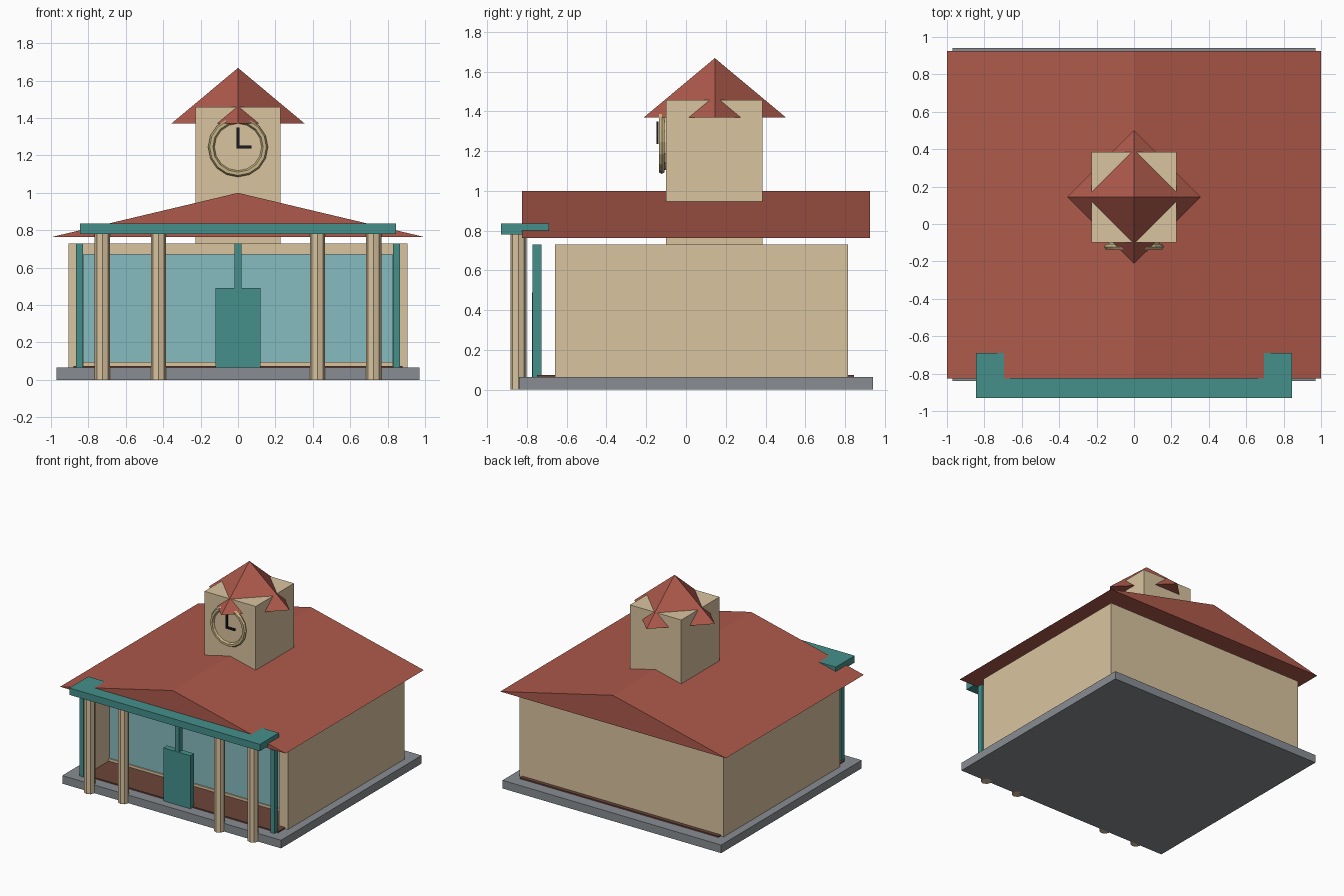
import bpy, bmesh, math

if "Cube" in bpy.data.objects:
    bpy.data.objects.remove(bpy.data.objects["Cube"])


def material(name, rgb, alpha=1.0):
    m = bpy.data.materials.new(name)
    m.diffuse_color = (*rgb, alpha)
    m.use_nodes = True
    m.node_tree.nodes["Principled BSDF"].inputs["Base Color"].default_value = m.diffuse_color
    return m


RED = material("roof_red", (0.42, 0.10, 0.07))
TAN = material("wall_tan", (0.70, 0.55, 0.35))
TEAL = material("trim_teal", (0.06, 0.28, 0.26))
GLASS = material("window_blue", (0.24, 0.50, 0.53))
BROWN = material("floor_brown", (0.15, 0.06, 0.04))
GOLD = material("clock_gold", (0.58, 0.47, 0.24))
BLACK = material("hand_black", (0.01, 0.01, 0.015))
GREY = material("base_grey", (0.25, 0.27, 0.29))


def finish(name, bm, mat):
    bmesh.ops.recalc_face_normals(bm, faces=bm.faces)
    me = bpy.data.meshes.new(name)
    bm.to_mesh(me)
    bm.free()
    ob = bpy.data.objects.new(name, me)
    bpy.context.collection.objects.link(ob)
    me.materials.append(mat)
    return ob


def box(name, x, y, z, mat):
    bm = bmesh.new()
    bmesh.ops.create_cube(bm, size=1)
    for v in bm.verts:
        for i, (lo, hi) in enumerate((x, y, z)):
            v.co[i] = lo if v.co[i] < 0 else hi
    return finish(name, bm, mat)


def prism(name, profile, y0, y1, mat):
    """Extrude an (x, z) outline along y."""
    bm = bmesh.new()
    face = bm.faces.new([bm.verts.new((x, y0, z)) for x, z in profile])
    ext = bmesh.ops.extrude_face_region(bm, geom=[face])
    for v in ext["geom"]:
        if isinstance(v, bmesh.types.BMVert):
            v.co.y = y1
    return finish(name, bm, mat)


def cone(name, r1, r2, z0, z1, sides, loc, mat):
    bpy.ops.mesh.primitive_cone_add(vertices=sides, radius1=r1, radius2=r2, depth=z1 - z0,
                                    location=(*loc, (z0 + z1) / 2))
    ob = bpy.context.object
    ob.name = name
    ob.data.materials.append(mat)
    return ob


# Base and porch floor
box("base_slab", (-0.97, 0.97), (-0.84, 0.94), (0, 0.065), GREY)
box("floor", (-0.88, 0.88), (-0.75, 0.845), (0.06, 0.075), BROWN)

# Building: U-shaped walls open at the front, ceiling slab, recessed window wall
for s, side in ((-1, "left"), (1, "right")):
    box(side + "_wall", sorted((s * 0.825, s * 0.905)), (-0.66, 0.815), (0.065, 0.73), TAN)
box("back_wall", (-0.825, 0.825), (0.735, 0.815), (0.065, 0.73), TAN)
box("ceiling", (-0.825, 0.825), (-0.66, 0.735), (0.67, 0.73), TAN)
box("window_sill", (-0.825, 0.825), (-0.46, -0.40), (0.07, 0.095), TAN)
box("window", (-0.825, 0.825), (-0.45, -0.42), (0.095, 0.67), GLASS)

# Main gable roof
prism("main_roof", [(-1, 0.763), (1, 0.763), (0, 1.0)], -0.825, 0.925, RED)

# Porch beam, columns, posts and door
box("porch_beam", (-0.845, 0.845), (-0.93, -0.69), (0.78, 0.835), TEAL)
for i, x in enumerate((-0.725, -0.425, 0.425, 0.725)):
    cone(f"column_{i + 1}", 0.041, 0.041, 0, 0.785, 8, (x, -0.843), TAN)
for name, x in (("left_post", -0.847), ("middle_post", 0), ("right_post", 0.847)):
    box(name, (x - 0.018, x + 0.018), (-0.773, -0.728), (0.065, 0.73), TEAL)
box("door", (-0.12, 0.12), (-0.775, -0.727), (0.065, 0.49), TEAL)

# Clock tower with a turned pyramid roof, tower corners poking through
box("tower", (-0.227, 0.227), (-0.10, 0.385), (0.72, 1.458), TAN)
cone("tower_roof", 0.357, 0, 1.37, 1.668, 4, (0, 0.145), RED)

# Clock
bpy.ops.mesh.primitive_torus_add(major_segments=16, minor_segments=6, major_radius=0.143,
                                 minor_radius=0.017, location=(0, -0.122, 1.245),
                                 rotation=(math.pi / 2, 0, 0))
bpy.context.object.name = "clock_ring"
bpy.context.object.data.materials.append(GOLD)
dial = [(0.14 * math.cos(a * math.pi / 8), 1.245 + 0.14 * math.sin(a * math.pi / 8)) for a in range(16)]
prism("clock_face", dial, -0.12, -0.09, TAN)
box("minute_hand", (-0.008, 0.008), (-0.148, -0.138), (1.237, 1.35), BLACK)
box("hour_hand", (0.008, 0.073), (-0.148, -0.138), (1.237, 1.253), BLACK)
